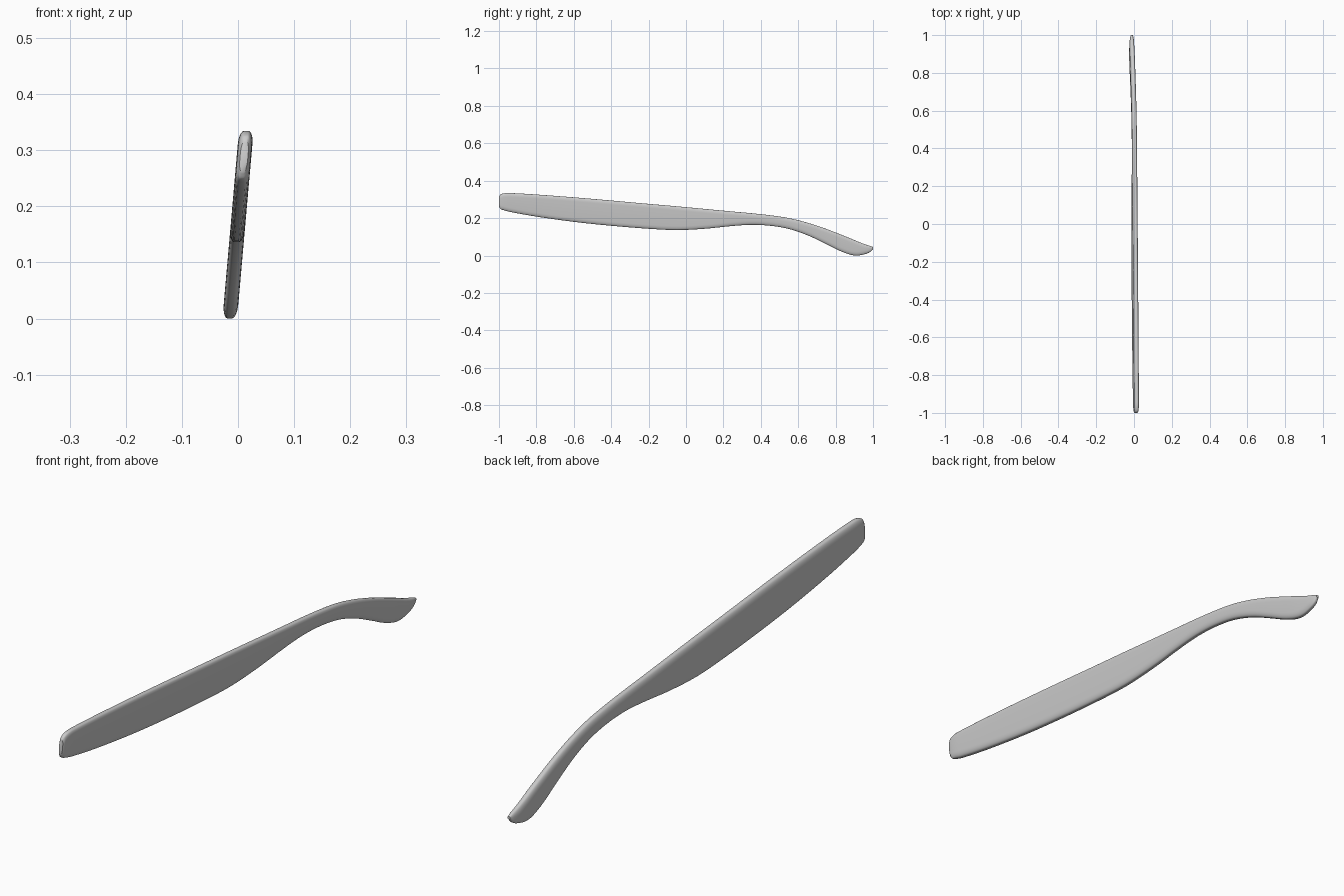
import bpy, bmesh, math
from mathutils import Vector

if "Cube" in bpy.data.objects:
    bpy.data.objects.remove(bpy.data.objects["Cube"])

# Side profile stations: y, top z, bottom z, half thickness
STATIONS = [
    (-1.0, .320, .265, .007), (-.992, .330, .253, .0105), (-.97, .337, .245, .0125),
    (-.94, .338, .237, .013), (-.8, .330, .212, .013), (-.6, .315, .184, .013),
    (-.4, .298, .163, .013), (-.2, .280, .147, .013), (-.05, .267, .140, .013),
    (.1, .253, .147, .013), (.25, .239, .162, .013), (.35, .230, .168, .013),
    (.45, .219, .163, .013), (.55, .204, .146, .013), (.65, .179, .112, .013),
    (.75, .146, .065, .013), (.82, .119, .030, .013), (.88, .095, .008, .013),
    (.92, .078, .004, .0125), (.96, .063, .012, .0115), (.985, .055, .023, .009),
    (1.0, .049, .039, .005),
]


def catmull(points, steps):
    """Smooth the station list."""
    p = [Vector(q) for q in points]
    out = []
    for i in range(len(p) - 1):
        a, b, c, d = p[max(i - 1, 0)], p[i], p[i + 1], p[min(i + 2, len(p) - 1)]
        gap = c[0] - b[0]
        # Tangents scaled to uneven station spacing
        m0 = (c - a) * (gap / (c[0] - a[0]))
        m1 = (d - b) * (gap / (d[0] - b[0]))
        for k in range(steps):
            t = k / steps
            out.append(b * (2*t**3 - 3*t**2 + 1) + m0 * (t**3 - 2*t**2 + t)
                       + c * (3*t**2 - 2*t**3) + m1 * (t**3 - t**2))
    out.append(p[-1])
    return out


def section(y, top, bottom, half):
    """Upright rounded slab section, sheared so the arm leans sideways."""
    r = min(.022, (top - bottom) * .4)
    flat = half * .3
    pts = []
    for corner, (sx, sz) in enumerate([(1, 1), (-1, 1), (-1, -1), (1, -1)]):
        for k in range(6):
            a = math.radians(90 * corner + 18 * k)
            x = sx * flat + (half - flat) * math.cos(a)
            z = (top - r if sz > 0 else bottom + r) + r * math.sin(a)
            pts.append((x + .088 * (z - .171), y, z))
    return pts


# Temple arm: loft of sections from hinge end to drooping ear tip
bm = bmesh.new()
rings = [[bm.verts.new(v) for v in section(*s)] for s in catmull(STATIONS, 4)]
for r0, r1 in zip(rings, rings[1:]):
    for i in range(len(r0)):
        j = (i + 1) % len(r0)
        bm.faces.new((r0[i], r0[j], r1[j], r1[i]))
bm.faces.new(rings[0])
bm.faces.new(rings[-1])
bmesh.ops.recalc_face_normals(bm, faces=bm.faces)
mesh = bpy.data.meshes.new("temple_arm")
bm.to_mesh(mesh)
bm.free()
arm = bpy.data.objects.new("temple_arm", mesh)
bpy.context.collection.objects.link(arm)
arm.location.z = -min(v.co.z for v in mesh.vertices)
bpy.context.view_layer.objects.active = arm
arm.select_set(True)
bpy.ops.object.shade_smooth_by_angle(angle=math.radians(40))
